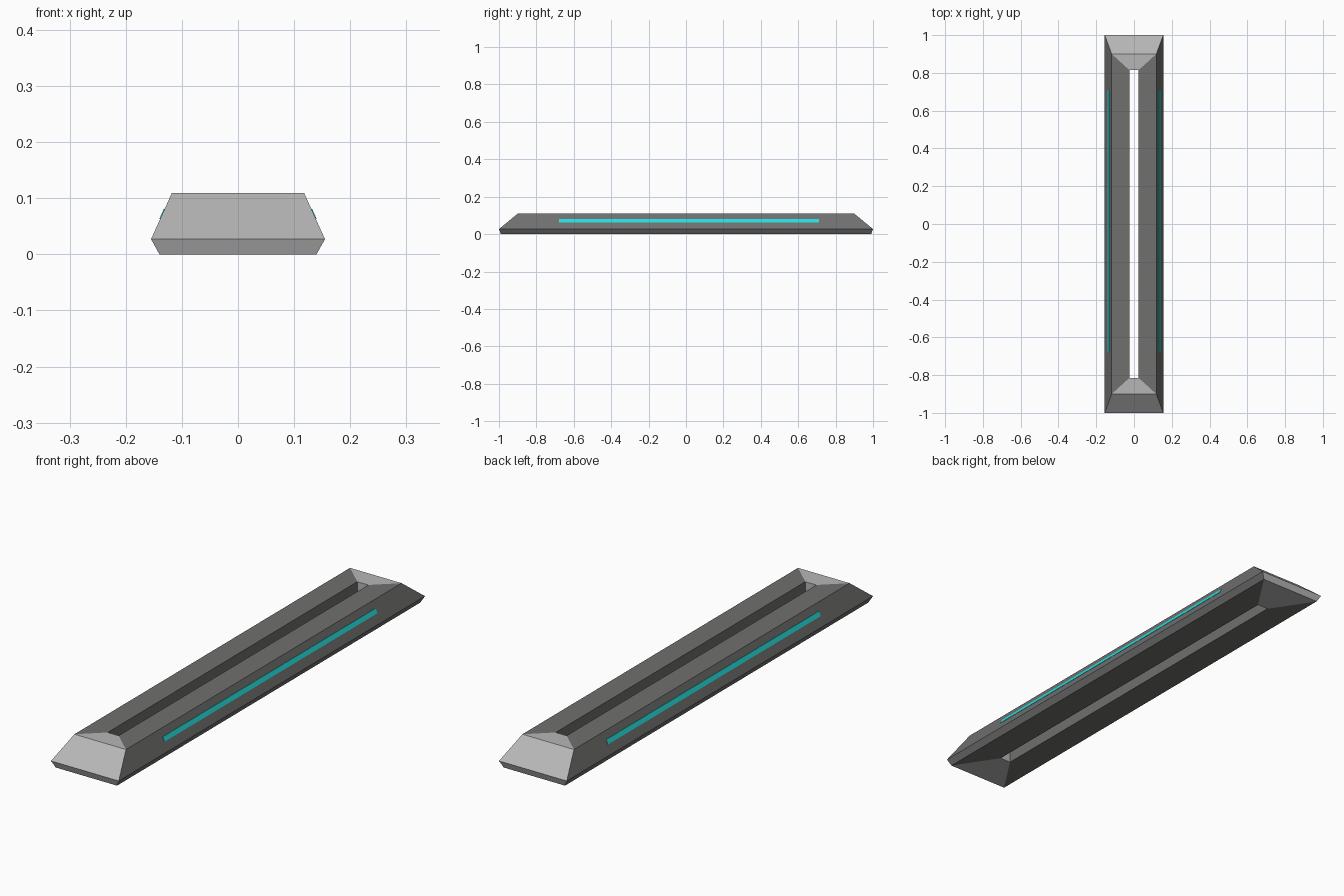
import bpy, bmesh

old = bpy.data.objects.get("Cube")
if old:
    bpy.data.objects.remove(old, do_unlink=True)


def material(name, rgb):
    mat = bpy.data.materials.new(name)
    mat.use_nodes = True
    color = (*rgb, 1.0)
    mat.diffuse_color = color
    mat.node_tree.nodes["Principled BSDF"].inputs["Base Color"].default_value = color
    return mat


def make_object(name, bm, mats):
    bmesh.ops.recalc_face_normals(bm, faces=bm.faces)
    mesh = bpy.data.meshes.new(name)
    bm.to_mesh(mesh)
    bm.free()
    for mat in mats:
        mesh.materials.append(mat)
    obj = bpy.data.objects.new(name, mesh)
    bpy.context.collection.objects.link(obj)
    return obj


dark_grey = material("dark grey", (0.16, 0.16, 0.158))
light_grey = material("light grey", (0.47, 0.47, 0.47))
teal = material("teal", (0.02, 0.72, 0.72))

# Frame: mitred rectangular loops (half width, half length, height)
profile = [
    (0.14, 0.99, 0.0),      # bottom outer
    (0.155, 1.0, 0.027),    # widest edge
    (0.118, 0.9, 0.109),    # top ridge
    (0.025, 0.815, 0.109),  # slot top
    (0.025, 0.815, 0.0),    # slot bottom
]
corners = [(1, -1), (1, 1), (-1, 1), (-1, -1)]
bm = bmesh.new()
loops = [[bm.verts.new((sx * w, sy * l, z)) for sx, sy in corners]
         for w, l, z in profile]
for i, lower in enumerate(loops):
    upper = loops[(i + 1) % len(loops)]
    for side in range(4):
        nxt = (side + 1) % 4
        face = bm.faces.new((lower[side], lower[nxt], upper[nxt], upper[side]))
        face.material_index = side % 2  # end pieces are lighter
make_object("frame", bm, [dark_grey, light_grey])


# Light strips: thin plates lying on the long sloped sides
def slope_x(z):
    (w0, _, z0), (w1, _, z1) = profile[1:3]
    return w0 + (w1 - w0) * (z - z0) / (z1 - z0)


for name, side in (("left_light_strip", 1), ("right_light_strip", -1)):
    bm = bmesh.new()
    section = [(slope_x(z) + off, z) for z, off in
               ((0.063, -0.002), (0.063, 0.0015), (0.081, 0.0015), (0.081, -0.002))]
    base = bm.faces.new([bm.verts.new((side * x, -0.68, z)) for x, z in section])
    ext = bmesh.ops.extrude_face_region(bm, geom=[base], use_keep_orig=True)
    moved = [v for v in ext["geom"] if isinstance(v, bmesh.types.BMVert)]
    bmesh.ops.translate(bm, verts=moved, vec=(0, 1.39, 0))
    make_object(name, bm, [teal])
